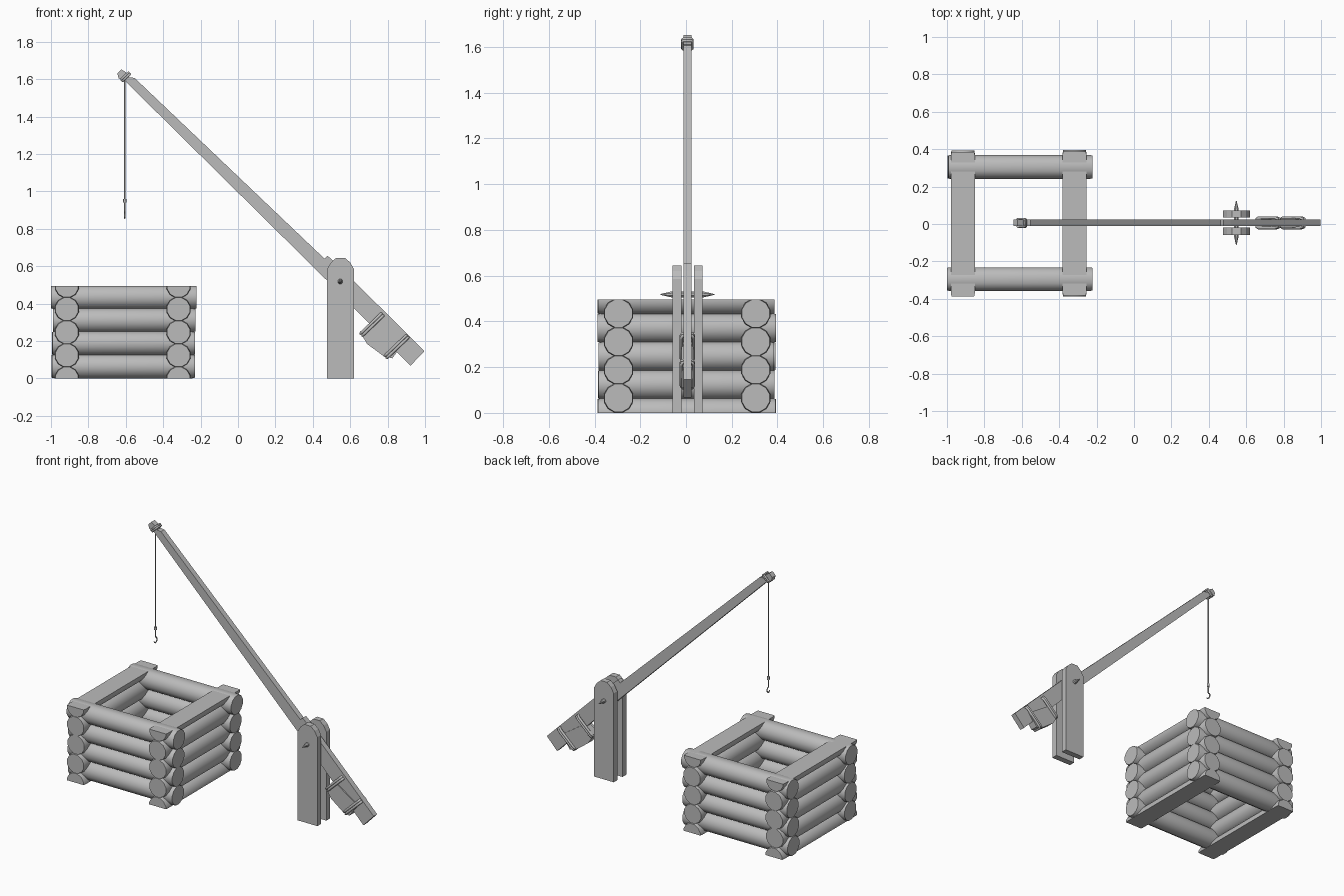
import bpy, bmesh, math, random
from mathutils import Vector

random.seed(4)
cube = bpy.data.objects.get("Cube")
if cube:
    bpy.data.objects.remove(cube)

wood = bpy.data.materials.new("plain_grey")
wood.use_nodes = True
GREY = (0.5, 0.5, 0.5, 1)
wood.diffuse_color = GREY
wood.node_tree.nodes["Principled BSDF"].inputs["Base Color"].default_value = GREY

MID = 0.006          # y of the lever's centre plane
WELL_TOP = 0.495


def finish(name, bm, smooth=False):
    bmesh.ops.recalc_face_normals(bm, faces=bm.faces)
    mesh = bpy.data.meshes.new(name)
    bm.to_mesh(mesh)
    bm.free()
    mesh.materials.append(wood)
    obj = bpy.data.objects.new(name, mesh)
    bpy.context.collection.objects.link(obj)
    if smooth:
        bpy.ops.object.select_all(action='DESELECT')
        obj.select_set(True)
        bpy.context.view_layer.objects.active = obj
        bpy.ops.object.shade_smooth_by_angle(angle=math.radians(40))
    return obj


def spin_solid(name, start, axis, profile, sides, cut=False):
    """Round solid: profile is (distance along axis, radius)."""
    bm = bmesh.new()
    axis = Vector(axis)
    side = axis.cross(Vector((0, 0, 1)))
    up = Vector((0, 0, 1))
    rings = []
    for d, r in profile:
        ring = []
        for i in range(sides):
            a = math.tau * (i + 0.5) / sides
            ring.append(bm.verts.new(Vector(start) + axis * d + (side * math.cos(a) + up * math.sin(a)) * r))
        rings.append(ring)
    for a, b in zip(rings, rings[1:]):
        for i in range(sides):
            j = (i + 1) % sides
            bm.faces.new((a[i], a[j], b[j], b[i]))
    bm.faces.new(rings[0])
    bm.faces.new(rings[-1])
    if cut:
        # saw the lowest and highest logs flat
        for z, normal in ((0, -1), (WELL_TOP, 1)):
            geom = bm.verts[:] + bm.edges[:] + bm.faces[:]
            res = bmesh.ops.bisect_plane(bm, geom=geom, plane_co=(0, 0, z),
                                         plane_no=(0, 0, normal), clear_outer=True)
            edges = [e for e in res["geom_cut"] if isinstance(e, bmesh.types.BMEdge)]
            if edges:
                bmesh.ops.edgeloop_fill(bm, edges=edges)
    return finish(name, bm, True)


def plate(name, outline, y0, y1):
    """Prism with an xz outline, running from y0 to y1."""
    bm = bmesh.new()
    face = bm.faces.new([bm.verts.new((x, y0, z)) for x, z in outline])
    res = bmesh.ops.extrude_face_region(bm, geom=[face])
    moved = [v for v in res["geom"] if isinstance(v, bmesh.types.BMVert)]
    bmesh.ops.translate(bm, verts=moved, vec=(0, y1 - y0, 0))
    return finish(name, bm)


def rope(name, points, radius, closed=False):
    curve = bpy.data.curves.new(name, 'CURVE')
    curve.dimensions = '3D'
    curve.bevel_depth = radius
    curve.bevel_resolution = 1
    curve.use_fill_caps = True
    spline = curve.splines.new('POLY')
    spline.points.add(len(points) - 1)
    for p, co in zip(spline.points, points):
        p.co = (*co, 1)
    spline.use_cyclic_u = closed
    curve.materials.append(wood)
    obj = bpy.data.objects.new(name, curve)
    bpy.context.collection.objects.link(obj)


def lashing(name, x, z, half, half_y, radius, turns):
    """Turns of rope round the beam, square to its slope."""
    across, along = Vector((0.72, 0, 0.69)), Vector((0.69, 0, -0.72))
    c = 0.8
    loop = [(1, c), (c, 1), (-c, 1), (-1, c), (-1, -c), (-c, -1), (c, -1), (1, -c)]
    for t in range(turns):
        mid = Vector((x, MID, z)) + along * radius * 1.8 * (t - (turns - 1) / 2)
        pts = [mid + across * half * a + Vector((0, half_y * b, 0)) for a, b in loop]
        rope(f"{name}_{t + 1}", pts, radius, True)


def log(name, mid, axis, half):
    ends = [random.uniform(-0.008, 0.004) + half for _ in range(2)]
    r = 0.066
    profile = [(-ends[0], r * 0.95), (-ends[0] + 0.015, r), (ends[1] - 0.015, r), (ends[1], r * 0.95)]
    spin_solid(name, mid, axis, profile, 12, True)


# Log well: stacked logs crossing at the corners
for side, y in (("front", -0.295), ("back", 0.305)):
    for row in range(4):
        log(f"well_{side}_log_{row + 1}", (-0.61, y, 0.065 + 0.1233 * row), (1, 0, 0), 0.386)
for side, x in (("right", -0.915), ("left", -0.318)):
    for row in range(5):
        log(f"well_{side}_log_{row + 1}", (x, 0.004, WELL_TOP / 4 * row), (0, 1, 0), 0.388)

# Two upright posts with arched tops
arch = [(0.62, 0), (0.62, 0.585), (0.6, 0.62), (0.572, 0.645), (0.525, 0.645),
        (0.497, 0.62), (0.476, 0.585), (0.476, 0)]
plate("front_post", arch, MID - 0.066, MID - 0.026)
plate("back_post", arch, MID + 0.028, MID + 0.066)

# Pivot pin with pointed ends
spin_solid("pivot_pin", (0.547, MID, 0.518), (0, 1, 0),
           [(-0.118, 0.002), (-0.07, 0.014), (0.07, 0.014), (0.118, 0.002)], 8)

# Tapered lever beam with a stepped butt and a knob at the tip
plate("lever_beam", [(-0.645, 1.63), (-0.623, 1.652), (-0.58, 1.625), (-0.582, 1.61), (-0.553, 1.607),
                     (0.463, 0.64), (0.479, 0.656), (0.516, 0.623), (0.997, 0.147),
                     (0.922, 0.068), (0.489, 0.511), (-0.605, 1.592), (-0.638, 1.604)],
      MID - 0.018, MID + 0.018)

# Counterweight lashed under the butt
plate("counterweight", [(0.72, 0.3), (0.652, 0.25), (0.668, 0.222), (0.69, 0.185), (0.78, 0.118),
                        (0.825, 0.108), (0.885, 0.19)], MID - 0.025, MID + 0.025)
lashing("upper_lashing", 0.716, 0.288, 0.077, 0.027, 0.008, 2)
lashing("lower_lashing", 0.848, 0.17, 0.079, 0.027, 0.008, 2)
lashing("tip_lashing", -0.601, 1.613, 0.027, 0.022, 0.006, 2)

# Hanging rope, knot and hook
X = -0.605
rope("hanging_rope", [(X, MID, 1.6), (X, MID, 0.93)], 0.0045)
rope("rope_knot", [(X, MID, 0.96), (X, MID, 0.94)], 0.009)
hook = [(X, MID, 0.94), (X, MID, 0.9)]
for i in range(7):
    a = math.radians(90 - 40 * i)
    hook.append((X, MID + 0.015 * math.cos(a), 0.874 + 0.018 * math.sin(a)))
rope("hook", hook, 0.004)
